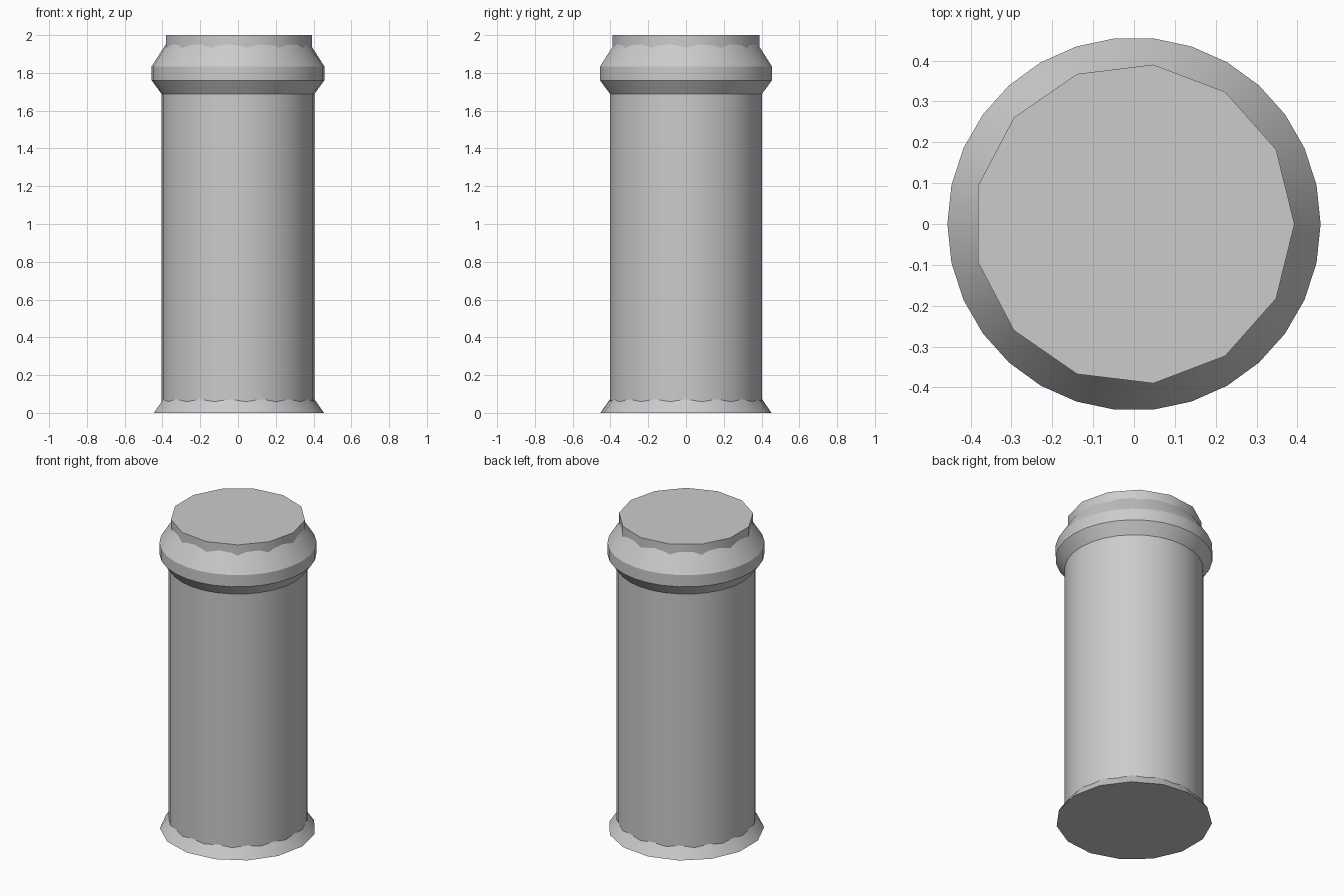
import bpy
import math

old = bpy.data.objects.get("Cube")
if old:
    bpy.data.objects.remove(old, do_unlink=True)

# Single stone colour
stone = bpy.data.materials.new("plain_grey")
stone.use_nodes = True
GREY = (0.6, 0.6, 0.6, 1.0)
stone.diffuse_color = GREY
stone.node_tree.nodes["Principled BSDF"].inputs["Base Color"].default_value = GREY


def turned(name, sides, profile):
    """Closed solid of revolution from (radius, height) points, bottom to top."""
    verts = [(r * math.cos(math.tau * i / sides), r * math.sin(math.tau * i / sides), z)
             for r, z in profile for i in range(sides)]
    faces = [tuple(reversed(range(sides)))]
    for k in range(len(profile) - 1):
        a, b = k * sides, (k + 1) * sides
        for i in range(sides):
            j = (i + 1) % sides
            faces.append((a + i, a + j, b + j, b + i))
    faces.append(tuple(range(len(verts) - sides, len(verts))))
    mesh = bpy.data.meshes.new(name)
    mesh.from_pydata(verts, [], faces)
    mesh.materials.append(stone)
    obj = bpy.data.objects.new(name, mesh)
    bpy.context.collection.objects.link(obj)
    bpy.ops.object.select_all(action="DESELECT")
    obj.select_set(True)
    bpy.context.view_layer.objects.active = obj
    bpy.ops.object.shade_smooth_by_angle(angle=math.radians(30))
    return obj


# Flared foot, plain shaft, bulging collar and flat cap
turned("flared_base", 15, [(0.455, 0), (0.386, 0.1)])
turned("shaft", 30, [(0.405, 0.02), (0.405, 1.72)])
turned("collar", 30, [(0.402, 1.685), (0.457, 1.76), (0.457, 1.835), (0.38, 1.955)])
turned("top_cap", 13, [(0.393, 1.85), (0.393, 2.0)])
